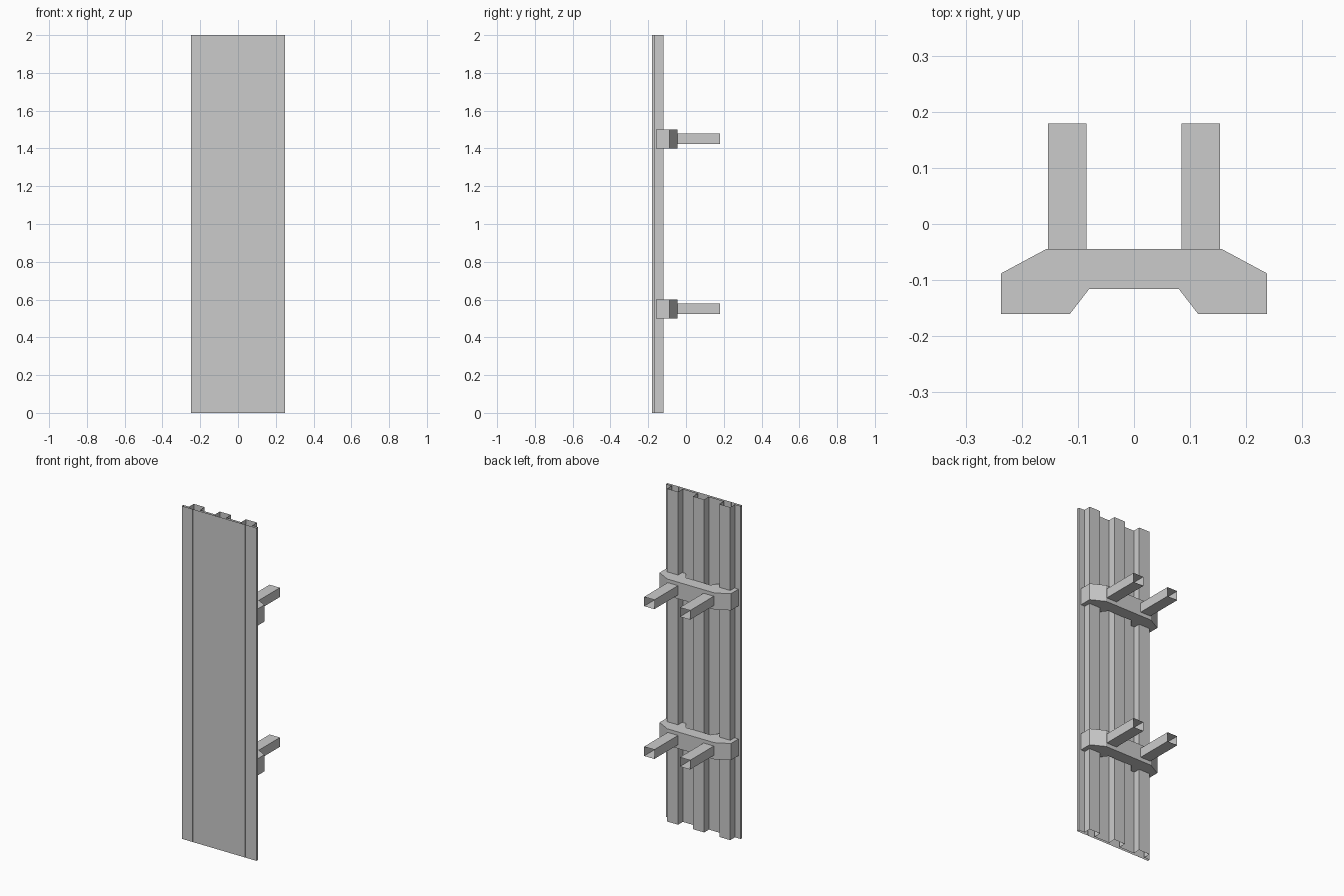
import bpy
import bmesh
from mathutils import Vector

if "Cube" in bpy.data.objects:
    bpy.data.objects.remove(bpy.data.objects["Cube"])


def extrude(name, profile, offset, capped, shift=(0, 0, 0)):
    """Sweep a closed 3D outline along offset; ends are open unless capped."""
    bm = bmesh.new()
    start = [bm.verts.new(Vector(p) + Vector(shift)) for p in profile]
    end = [bm.verts.new(v.co + Vector(offset)) for v in start]
    n = len(start)
    for i in range(n):
        j = (i + 1) % n
        bm.faces.new((start[i], start[j], end[j], end[i]))
    if capped:
        bm.faces.new(start[::-1])
        bm.faces.new(end)
    bmesh.ops.recalc_face_normals(bm, faces=bm.faces[:])
    mesh = bpy.data.meshes.new(name)
    bm.to_mesh(mesh)
    bm.free()
    obj = bpy.data.objects.new(name, mesh)
    bpy.context.collection.objects.link(obj)
    return obj


def mirrored(half):
    """Right half outline (front to back) completed by its mirror image."""
    return [(x, y, 0) for x, y in half] + [(-x, y, 0) for x, y in reversed(half)]


# Hollow panel: grooved front skin, ribbed back skin, open at both ends
FRONT, BACK, RIB = -0.179, -0.165, -0.12
panel_half = [
    (0.173, FRONT), (0.173, FRONT + 0.004), (0.177, FRONT + 0.004), (0.177, FRONT),
    (0.248, FRONT), (0.248, BACK),
    (0.21, BACK), (0.21, RIB), (0.137, RIB), (0.137, BACK),
    (0.037, BACK), (0.037, RIB),
]
extrude("ribbed_panel", mirrored(panel_half), (0, 0, 2), False)

# Brackets behind the panel, each carrying two open square arms
bracket_half = [(0.08, -0.116), (0.114, -0.16), (0.237, -0.16),
                (0.237, -0.088), (0.157, -0.045)]
for label, z in (("lower", 0.5), ("upper", 1.4)):
    extrude(label + "_bracket", mirrored(bracket_half), (0, 0, 0.1), True, (0, 0, z))
    for side, x in (("left", -0.119), ("right", 0.119)):
        tube = [(-0.034, -0.045, 0), (0.034, -0.045, 0),
                (0.034, -0.045, 0.056), (-0.034, -0.045, 0.056)]
        extrude(f"{label}_{side}_arm", tube, (0, 0.224, 0), False, (x, 0, z + 0.023))
